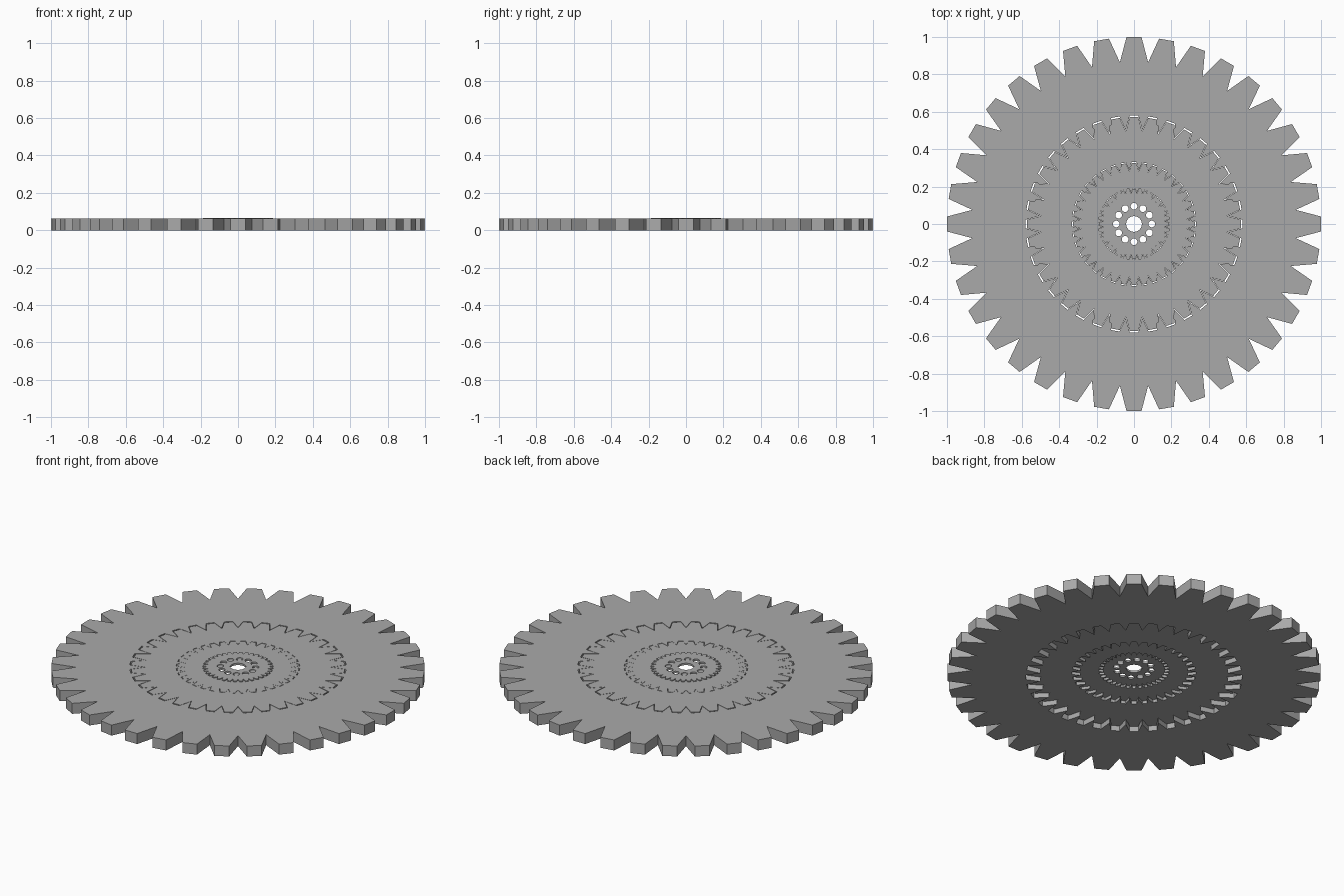
import bpy, bmesh
from math import sin, cos, radians, tau

cube = bpy.data.objects.get("Cube")
if cube:
    bpy.data.objects.remove(cube, do_unlink=True)

# Single bare-metal grey
metal = bpy.data.materials.new("plain grey")
metal.use_nodes = True
GREY = (0.4, 0.4, 0.4, 1)
metal.diffuse_color = GREY
metal.node_tree.nodes["Principled BSDF"].inputs["Base Color"].default_value = GREY

TEETH = 36
HOLE = 0.58      # toothed opening relative to its own gear
GEAR = 0.572     # next gear relative to the one around it
THICK = 0.062


def gear_outline(radius):
    """Flat-tipped teeth separated by V-shaped notches."""
    points = []
    for i in range(TEETH):
        for offset, r in ((-2.3, 1.0), (2.3, 1.0), (5, 0.868)):
            a = radians(i * 360 / TEETH + offset)
            points.append((r * radius * cos(a), r * radius * sin(a)))
    return points


def circle_outline(radius, sides, cx=0, cy=0):
    return [(cx + radius * cos(tau * i / sides), cy + radius * sin(tau * i / sides))
            for i in range(sides)]


def plate(name, outlines, bottom, top):
    """Solid flat plate: first outline is the rim, the rest are openings."""
    curve = bpy.data.curves.new(name, 'CURVE')
    curve.dimensions = '2D'
    curve.fill_mode = 'BOTH'
    curve.extrude = (top - bottom) / 2
    for outline in outlines:
        spline = curve.splines.new('POLY')
        spline.points.add(len(outline) - 1)
        for point, (x, y) in zip(spline.points, outline):
            point.co = (x, y, 0, 1)
        spline.use_cyclic_u = True
    source = bpy.data.objects.new(name + "_outline", curve)
    bpy.context.collection.objects.link(source)
    bpy.context.view_layer.update()
    graph = bpy.context.evaluated_depsgraph_get()
    mesh = bpy.data.meshes.new_from_object(source.evaluated_get(graph))
    bpy.data.objects.remove(source, do_unlink=True)

    bm = bmesh.new()
    bm.from_mesh(mesh)
    bmesh.ops.remove_doubles(bm, verts=bm.verts, dist=0.0001)
    bmesh.ops.recalc_face_normals(bm, faces=bm.faces)
    bmesh.ops.translate(bm, verts=bm.verts, vec=(0, 0, (bottom + top) / 2))
    for face in bm.faces:
        face.smooth = False
        face.material_index = 0
    bm.to_mesh(mesh)
    bm.free()
    mesh.name = name
    mesh.materials.clear()
    mesh.materials.append(metal)
    obj = bpy.data.objects.new(name, mesh)
    bpy.context.collection.objects.link(obj)
    return obj


# Three nested toothed rings, each thinner than the one around it
scale = 1.0
for name in ("outer_gear", "middle_gear", "inner_gear"):
    plate(name, [gear_outline(scale), gear_outline(scale * HOLE)],
          THICK * (1 - scale), THICK)
    scale *= GEAR

# Centre gear, slightly proud, with an axle hole and a ring of bolt holes
top = THICK + 0.004
openings = [circle_outline(0.042, 32)]
for i in range(12):
    a = tau * i / 12
    openings.append(circle_outline(0.018, 16, 0.095 * cos(a), 0.095 * sin(a)))
plate("centre_gear", [gear_outline(scale)] + openings, top - THICK * scale, top)
